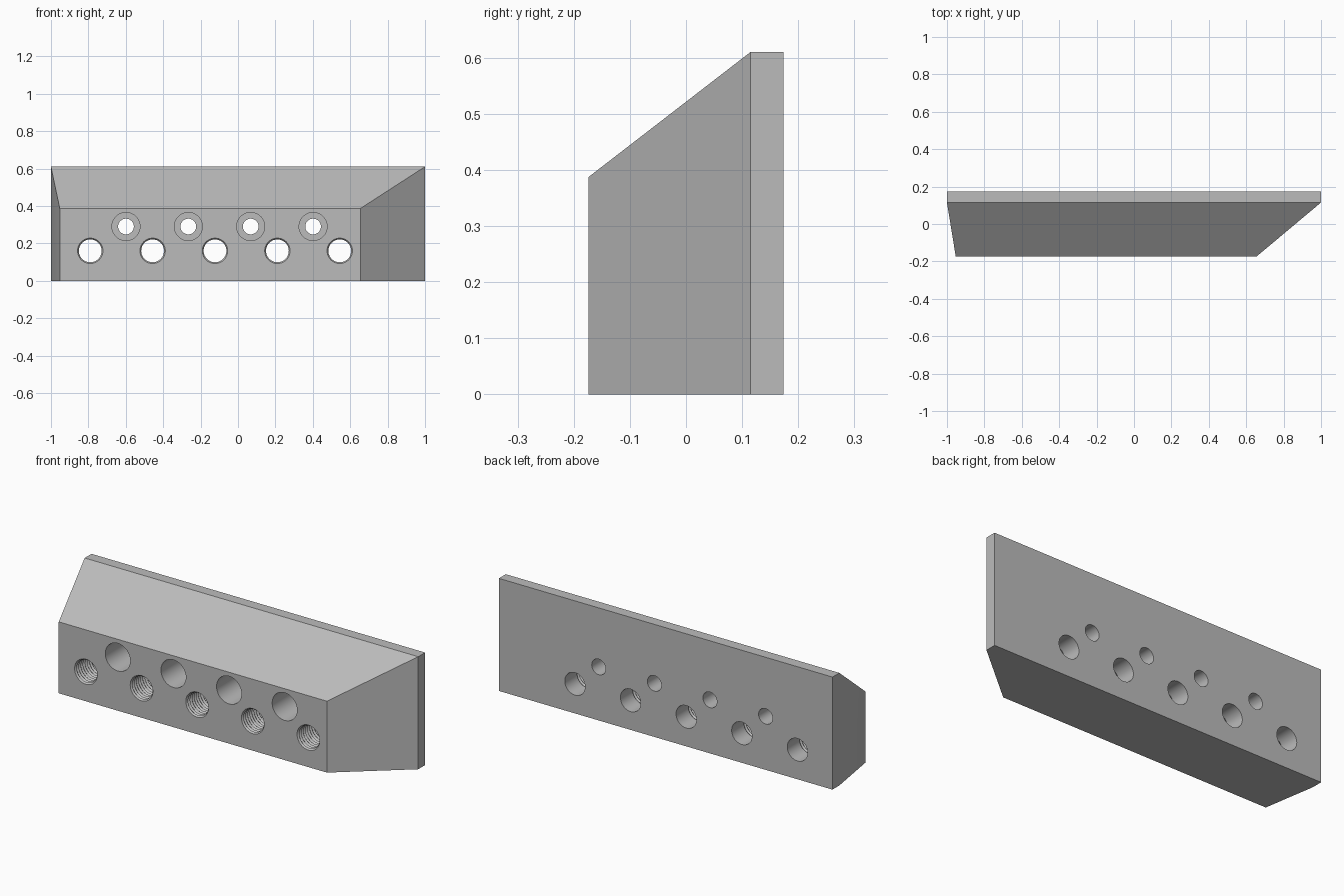
import bpy, bmesh, math
from mathutils import Vector

cube = bpy.data.objects.get("Cube")
if cube:
    bpy.data.objects.remove(cube, do_unlink=True)

BACK, FRONT, SHOULDER = 0.174, -0.174, 0.115
TOP, FRONT_TOP = 0.61, 0.387

steel = bpy.data.materials.new("plain_grey")
steel.use_nodes = True
GREY = (0.5, 0.5, 0.5, 1)
steel.diffuse_color = GREY
steel.node_tree.nodes["Principled BSDF"].inputs["Base Color"].default_value = GREY


def make_object(name, bm):
    bmesh.ops.recalc_face_normals(bm, faces=bm.faces)
    mesh = bpy.data.meshes.new(name)
    bm.to_mesh(mesh)
    bm.free()
    mesh.materials.append(steel)
    obj = bpy.data.objects.new(name, mesh)
    bpy.context.collection.objects.link(obj)
    return obj


def revolve(bm, profile, x, z, segments=40):
    """Closed solid turned about a front-to-back axis from (radius, y) points."""
    rings = []
    for r, y in profile:
        angles = [math.tau * i / segments for i in range(segments)]
        rings.append([bm.verts.new((x + r * math.cos(a), y, z + r * math.sin(a)))
                      for a in angles])
    for a, b in zip(rings, rings[1:]):
        for i in range(segments):
            j = (i + 1) % segments
            bm.faces.new((a[i], a[j], b[j], b[i]))
    bm.faces.new(rings[0])
    bm.faces.new(rings[-1])


# Block: plan outline pulled up to a flat ledge and a sloping front
outline = [(-1, BACK), (-1, SHOULDER), (-0.953, FRONT),
           (0.655, FRONT), (1, SHOULDER), (1, BACK)]
bm = bmesh.new()
low = [bm.verts.new((x, y, 0)) for x, y in outline]
high = [bm.verts.new((x, y, FRONT_TOP if y == FRONT else TOP)) for x, y in outline]
bm.faces.new(low)
for i in range(len(low)):
    j = (i + 1) % len(low)
    bm.faces.new((low[i], low[j], high[j], high[i]))
bm.faces.new((high[0], high[1], high[4], high[5]))
bm.faces.new(high[1:5])
block = make_object("edge_block", bm)

# Lower row: holes threaded from the front, plain at the back
PITCH, TURNS = 0.018, 13
CREST, ROOT = 0.061, 0.068
threaded = [(ROOT, FRONT - 0.05), (ROOT, FRONT)]
for t in range(TURNS):
    y = FRONT + t * PITCH
    threaded += [(CREST, y + PITCH / 2), (ROOT, y + PITCH)]
threaded += [(CREST, FRONT + (TURNS + 0.5) * PITCH), (CREST, BACK + 0.05)]

# Upper row: counterbored bolt holes
SEAT = 0.03
counterbore = [(0.075, FRONT - 0.05), (0.075, SEAT), (0.042, SEAT), (0.042, BACK + 0.05)]

bm = bmesh.new()
for i in range(5):
    revolve(bm, threaded, -0.79 + i * 0.3335, 0.16)
for i in range(4):
    revolve(bm, counterbore, -0.599 + i * 0.3335, 0.29)
cutter = make_object("hole_cutter", bm)
cutter.hide_render = True
cutter.display_type = 'WIRE'

# Cut the holes, then smooth only the round walls
cut = block.modifiers.new("holes", 'BOOLEAN')
cut.operation = 'DIFFERENCE'
cut.solver = 'EXACT'
cut.object = cutter
bpy.ops.object.select_all(action='DESELECT')
block.select_set(True)
bpy.context.view_layer.objects.active = block
bpy.ops.object.modifier_apply(modifier=cut.name)
bpy.data.objects.remove(cutter, do_unlink=True)
bpy.ops.object.shade_smooth_by_angle(angle=math.radians(25))
